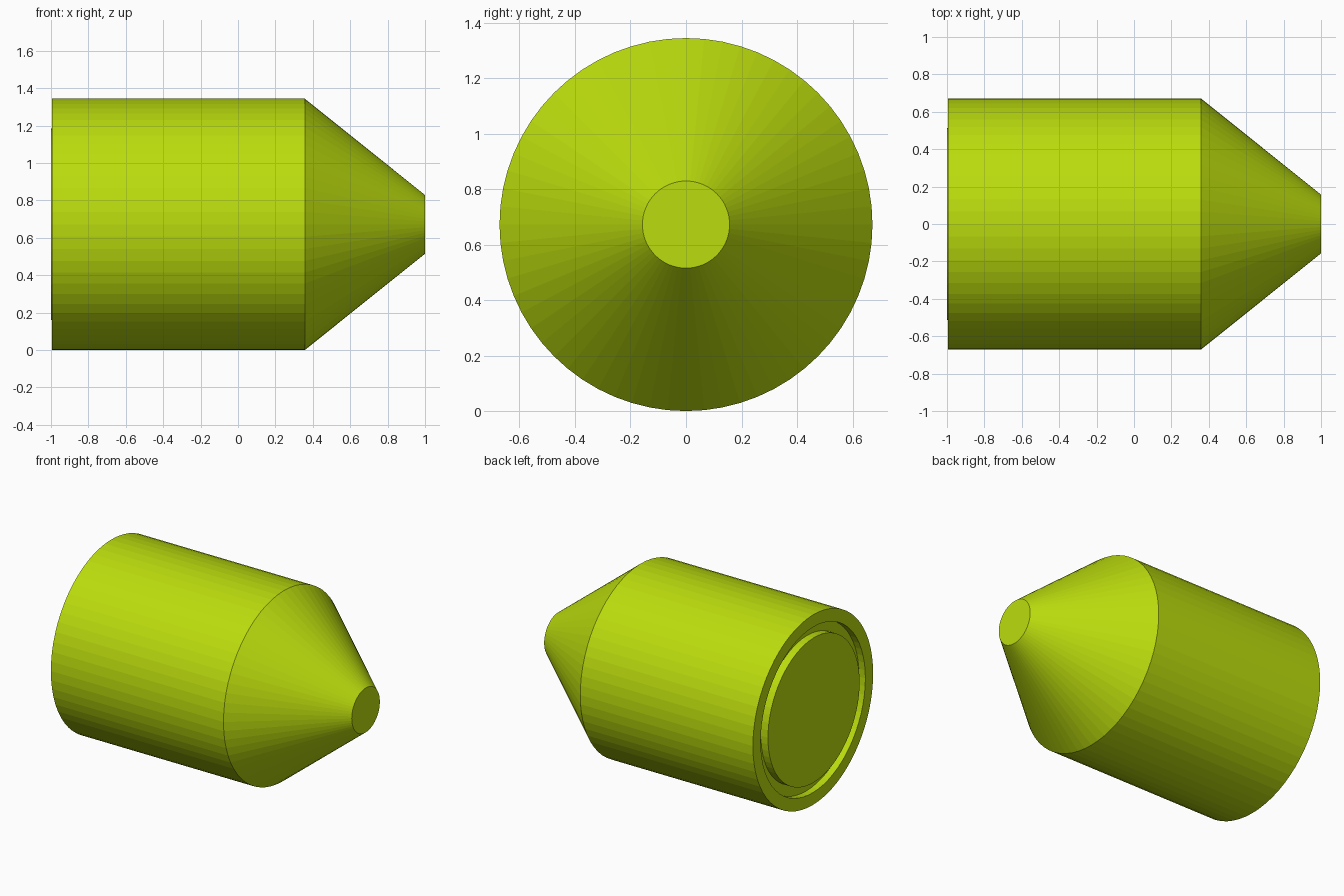
import bpy, bmesh, math
from mathutils import Vector, Matrix

if "Cube" in bpy.data.objects:
    bpy.data.objects.remove(bpy.data.objects["Cube"])

SIDES = 64
RADIUS = 0.672

lime = bpy.data.materials.new("lime")
lime.diffuse_color = (0.50, 0.72, 0.004, 1)
lime.use_nodes = True
lime.node_tree.nodes["Principled BSDF"].inputs["Base Color"].default_value = lime.diffuse_color


def lathe(name, profile):
    """Spin an (x, radius) profile around the lengthwise axis, flat faces."""
    bm = bmesh.new()
    rings = []
    for x, r in profile:
        if r == 0:
            rings.append([bm.verts.new((x, 0, RADIUS))])
            continue
        rings.append([bm.verts.new((x, r * math.sin(a), RADIUS + r * math.cos(a)))
                      for a in (2 * math.pi * i / SIDES for i in range(SIDES))])
    for a, b in zip(rings, rings[1:]):
        for i in range(SIDES):
            j = (i + 1) % SIDES
            quad = [a[i % len(a)], a[j % len(a)], b[j % len(b)], b[i % len(b)]]
            bm.faces.new(list(dict.fromkeys(quad)))
    bmesh.ops.recalc_face_normals(bm, faces=bm.faces)
    mesh = bpy.data.meshes.new(name)
    bm.to_mesh(mesh)
    bm.free()
    mesh.materials.append(lime)
    obj = bpy.data.objects.new(name, mesh)
    bpy.context.collection.objects.link(obj)
    return obj


# Body: recessed back groove with raised disc, barrel, tapered nose
lathe("bullet_body", [
    (-1.0, 0), (-1.0, 0.512), (-0.945, 0.512),     # raised back disc
    (-0.945, 0.585), (-0.994, 0.585),              # groove and its outer wall
    (-0.994, RADIUS), (0.357, RADIUS),             # rim and barrel
    (1.0, 0.157), (1.0, 0),                        # nose and flat tip
])
